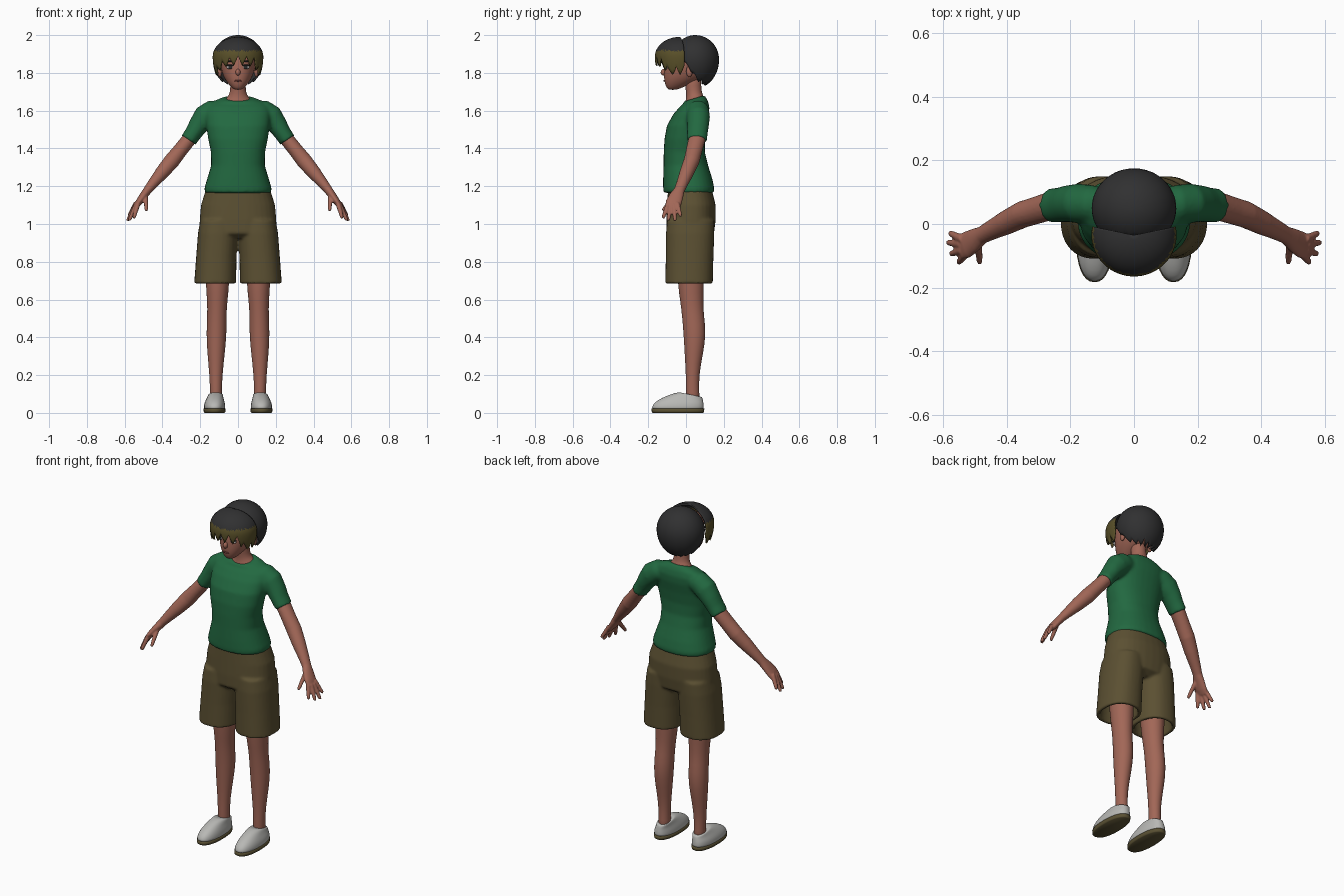
import bpy, bmesh, math, random
from mathutils import Vector

if "Cube" in bpy.data.objects:
    bpy.data.objects.remove(bpy.data.objects["Cube"])

random.seed(4)
MATS = {}
for mname, col in {
    "skin": (0.36, 0.135, 0.095), "green cloth": (0.016, 0.14, 0.052),
    "khaki cloth": (0.105, 0.08, 0.032), "black hair": (0.03, 0.03, 0.031),
    "olive hair tips": (0.10, 0.08, 0.022), "shoe grey": (0.48, 0.48, 0.46),
    "sole brown": (0.10, 0.08, 0.032), "eye white": (0.5, 0.48, 0.46),
    "lip": (0.2, 0.055, 0.045)}.items():
    m = bpy.data.materials.new(mname)
    m.diffuse_color = (*col, 1)
    m.use_nodes = True
    m.node_tree.nodes["Principled BSDF"].inputs["Base Color"].default_value = m.diffuse_color
    MATS[mname] = m


def skin_rings(bm, rings):
    """Bridge a list of point rings and cap both ends."""
    vs = [[bm.verts.new(p) for p in r] for r in rings]
    n = len(vs[0])
    for a, b in zip(vs, vs[1:]):
        for i in range(n):
            bm.faces.new((a[i], a[(i + 1) % n], b[(i + 1) % n], b[i]))
    bm.faces.new(vs[0][::-1])
    bm.faces.new(vs[-1])


def loft(bm, rows, p=2.0, n=32, side=1):
    """Horizontal rings: z, centre x, half width, front y, back y, tilt."""
    rings = []
    for z, cx, rx, yf, yb, *tilt in rows:
        cy, ry, k = (yf + yb) / 2, (yb - yf) / 2, tilt[0] if tilt else 0
        ring = []
        for i in range(n):
            c, s = math.cos(math.tau * i / n), math.sin(math.tau * i / n)
            x = math.copysign(abs(c) ** (2 / p), c) * rx
            y = math.copysign(abs(s) ** (2 / p), s) * ry
            ring.append((side * (cx + x), cy + y, z + k * y))
        rings.append(ring)
    skin_rings(bm, rings)


def tube(bm, path, n=20, side=1):
    """Tube along points: x, y, z, thickness, breadth (breadth lies along y)."""
    pts = [Vector(p[:3]) for p in path]
    rings = []
    for i, p in enumerate(path):
        t = (pts[min(i + 1, len(pts) - 1)] - pts[max(i - 1, 0)]).normalized()
        a = Vector((0, 1, 0)).cross(t).normalized()
        b = t.cross(a)
        ring = []
        for j in range(n):
            q = math.tau * j / n
            v = pts[i] + a * p[3] * math.cos(q) + b * p[4] * math.sin(q)
            ring.append((v.x * side, v.y, v.z))
        rings.append(ring)
    skin_rings(bm, rings)


def finish(bm, name, mat, voxel=0, smooth=4, sub=0, mirror=False, recalc=True):
    if recalc:
        bmesh.ops.recalc_face_normals(bm, faces=bm.faces)
    me = bpy.data.meshes.new(name)
    bm.to_mesh(me)
    bm.free()
    me.polygons.foreach_set("use_smooth", [True] * len(me.polygons))
    for k in ([mat] if isinstance(mat, str) else mat):
        me.materials.append(MATS[k])
    ob = bpy.data.objects.new(name, me)
    bpy.context.collection.objects.link(ob)
    if voxel:
        r = ob.modifiers.new("blend", 'REMESH')
        r.mode, r.voxel_size, r.use_smooth_shade = 'VOXEL', voxel, True
        s = ob.modifiers.new("relax", 'SMOOTH')
        s.factor, s.iterations = 0.5, smooth
    if sub:
        s = ob.modifiers.new("subdivide", 'SUBSURF')
        s.levels = s.render_levels = sub
    if mirror:
        ob.modifiers.new("mirror", 'MIRROR')
    return ob


def blob(name, mat, loc, size, mirror=False):
    bm = bmesh.new()
    bmesh.ops.create_uvsphere(bm, u_segments=20, v_segments=12, radius=1)
    for v in bm.verts:
        v.co = Vector([l + c * s for l, c, s in zip(loc, v.co, size)])
    return finish(bm, name, mat, mirror=mirror)


def lookup(table, x):
    for (x0, y0), (x1, y1) in zip(table, table[1:]):
        if x <= x1:
            return y0 + (y1 - y0) * (x - x0) / (x1 - x0)
    return table[-1][1]


def hair(name, c, r, r_low, span, lows, cols, jag, min_y, tips=None):
    """Dome shell with a jagged lower edge; angle 0 faces the front."""
    bm = bmesh.new()
    c, rows, per, grid = Vector(c), 16, 6, []
    depth = [jag * random.uniform(0.6, 1.3) for _ in range(cols // per + 1)]
    for i in range(cols + 1):
        a = math.radians(-span + 2 * span * i / cols)
        f = abs((i % per) / per * 2 - 1)
        low = lookup(lows, abs(math.degrees(a))) + depth[i // per % (cols // per)] * f
        d = low - c.z
        e1 = math.asin(max(-1, min(1, d / (r[2] if d > 0 else r_low))))
        col = []
        for j in range(rows + 1):
            e = math.pi / 2 + (e1 - math.pi / 2) * j / rows
            s = math.sin(e)
            col.append(bm.verts.new((
                c.x + r[0] * math.cos(e) * math.sin(a),
                max(min_y, c.y - r[1] * math.cos(e) * math.cos(a)),
                c.z + s * (r[2] if s > 0 else r_low))))
        grid.append(col)
    for a, b in zip(grid, grid[1:]):
        for j in range(rows):
            bm.faces.new((a[j], a[j + 1], b[j + 1], b[j]))
    bmesh.ops.remove_doubles(bm, verts=bm.verts, dist=1e-5)
    bm.normal_update()
    if sum(f.normal.dot(f.calc_center_median() - c) for f in bm.faces) < 0:
        bmesh.ops.reverse_faces(bm, faces=bm.faces)
    for f in bm.faces:
        f.material_index = int(tips is not None and f.calc_center_median().z < tips)
    ob = finish(bm, name, ["black hair", "olive hair tips"], recalc=False)
    s = ob.modifiers.new("thickness", 'SOLIDIFY')
    s.thickness, s.offset = 0.01, -1


# shirt: torso and sleeves blended into one skin
bm = bmesh.new()
loft(bm, [(1.165, 0, .176, -.118, .148), (1.19, 0, .178, -.121, .15), (1.24, 0, .163, -.121, .139),
          (1.31, 0, .142, -.119, .117), (1.38, 0, .143, -.118, .10), (1.45, 0, .158, -.114, .10),
          (1.52, 0, .168, -.101, .11), (1.58, 0, .172, -.068, .122), (1.62, 0, .165, -.034, .124),
          (1.645, 0, .14, -.015, .115, .15), (1.665, 0, .085, -.012, .098, .3)], 2.3)
for s in (1, -1):
    tube(bm, [(.08, .06, 1.60, .05, .05), (.135, .063, 1.595, .062, .06), (.175, .065, 1.568, .064, .062),
              (.208, .064, 1.525, .053, .058), (.235, .06, 1.483, .046, .055),
              (.262, .058, 1.443, .044, .054)], side=s)
finish(bm, "shirt", "green cloth", voxel=.009)

# shorts: hips plus two hollow legs
bm = bmesh.new()
loft(bm, [(.925, 0, .16, -.07, .11), (.95, 0, .205, -.104, .148), (1.02, 0, .203, -.104, .157),
          (1.10, 0, .196, -.10, .157), (1.19, 0, .168, -.095, .135)], 2.3)
for s in (1, -1):
    loft(bm, [(1.02, .10, .10, -.10, .15), (.95, .106, .106, -.106, .15), (.82, .115, .107, -.107, .145),
              (.685, .121, .111, -.11, .142), (.685, .121, .092, -.09, .122),
              (.83, .115, .085, -.085, .122)], 2.3, side=s)
finish(bm, "shorts", "khaki cloth", voxel=.008, smooth=3)

# legs
bm = bmesh.new()
loft(bm, [(.05, .115, .034, 0, .075), (.10, .117, .031, -.002, .07), (.20, .117, .034, 0, .068),
          (.32, .116, .047, -.008, .092), (.42, .114, .054, -.013, .107), (.52, .112, .051, -.022, .095),
          (.58, .110, .053, -.029, .091), (.69, .108, .063, -.046, .095), (.88, .11, .07, -.05, .10)], n=24)
finish(bm, "legs", "skin", sub=1, mirror=True)

# slip-on shoes and soles
bm = bmesh.new()
loft(bm, [(.018, .124, .054, -.178, .092), (.024, .124, .057, -.181, .095), (.045, .124, .056, -.176, .094),
          (.062, .123, .051, -.15, .092, -.05), (.078, .121, .044, -.105, .09, -.12),
          (.09, .119, .04, -.062, .088, -.2), (.098, .118, .037, -.028, .084, -.22),
          (.094, .118, .031, -.02, .078, -.2)], 2.3)
finish(bm, "shoes", "shoe grey", sub=1, mirror=True)
bm = bmesh.new()
loft(bm, [(0, .124, .053, -.175, .09), (.004, .124, .057, -.181, .095), (.022, .124, .0585, -.183, .097),
          (.023, .124, .05, -.17, .09)], 2.3)
finish(bm, "soles", "sole brown", mirror=True)

# arms with hands
bm = bmesh.new()
tube(bm, [(.20, .06, 1.53, .04, .045), (.262, .057, 1.445, .038, .045), (.31, .042, 1.385, .039, .043),
          (.35, .03, 1.335, .042, .042), (.40, .005, 1.275, .037, .038), (.45, -.02, 1.215, .028, .031),
          (.478, -.035, 1.18, .023, .028), (.50, -.05, 1.15, .021, .037), (.525, -.065, 1.115, .018, .043),
          (.543, -.072, 1.09, .012, .040)])
for root, tip in [((.53, -.095, 1.105), (.552, -.122, 1.03)), ((.54, -.082, 1.10), (.576, -.094, 1.018)),
                  ((.543, -.064, 1.10), (.586, -.058, 1.016)), ((.54, -.047, 1.11), (.58, -.028, 1.04)),
                  ((.49, -.06, 1.15), (.485, -.124, 1.07))]:
    a, b = Vector(root), Vector(tip)
    tube(bm, [(*a.lerp(b, t), r, r) for t, r in ((0, .013), (.5, .0115), (.9, .0095), (1, .006))], n=12)
finish(bm, "arms", "skin", voxel=.005, smooth=2, mirror=True)

# neck and upper chest
bm = bmesh.new()
loft(bm, [(1.60, 0, .085, -.01, .09), (1.645, 0, .078, -.01, .095, .3), (1.67, 0, .058, 0, .092, .25),
          (1.69, 0, .043, .002, .085), (1.73, 0, .04, -.005, .08), (1.79, 0, .042, -.01, .08)])
finish(bm, "neck", "skin", sub=1)

# head, nose, ears
bm = bmesh.new()
loft(bm, [(1.710, 0, .018, -.092, -.05), (1.722, 0, .034, -.103, -.02), (1.745, 0, .055, -.113, .03),
          (1.775, 0, .075, -.117, .09), (1.81, 0, .088, -.117, .125), (1.86, 0, .096, -.114, .14),
          (1.92, 0, .094, -.098, .135), (1.955, 0, .07, -.06, .10), (1.968, 0, .03, -.01, .05)], 2.2)
finish(bm, "head", "skin", sub=1)
blob("nose", "skin", (0, -.117, 1.803), (.013, .017, .018))
blob("ears", "skin", (.097, .018, 1.808), (.012, .017, .03), True)

# painted face: eyes, brows, mouth
blob("eye_whites", "eye white", (.041, -.104, 1.83), (.02, .008, .01), True)
blob("irises", "black hair", (.041, -.108, 1.83), (.011, .007, .0105), True)
blob("upper_lashes", "black hair", (.042, -.106, 1.84), (.023, .009, .004), True)
blob("brows", "black hair", (.042, -.104, 1.862), (.022, .008, .004), True)
blob("mouth", "lip", (0, -.114, 1.758), (.02, .006, .005))

# hair: back bob and overhanging fringe with olive tips
hair("back_hair", (0, .05, 1.87), (.133, .125, .13), .152, 180,
     [(0, 1.93), (35, 1.93), (60, 1.85), (80, 1.80), (95, 1.755), (130, 1.735), (180, 1.732)],
     96, .025, -.035)
hair("fringe", (0, -.035, 1.885), (.134, .13, .105), .2, 102,
     [(0, 1.84), (40, 1.83), (65, 1.79), (102, 1.785)], 60, .045, -1, tips=1.918)
